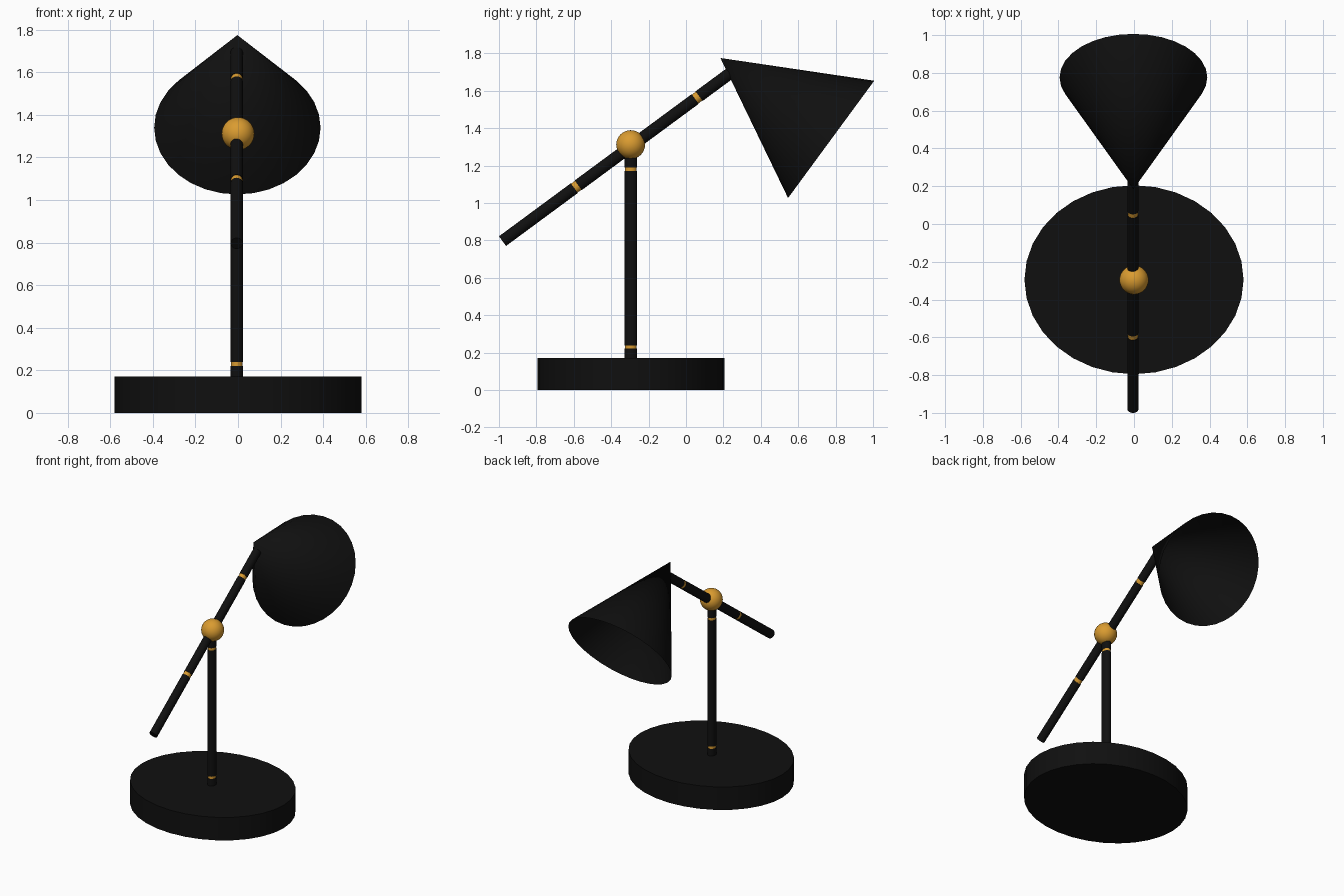
import bpy
from math import atan2, radians
from mathutils import Vector

if "Cube" in bpy.data.objects:
    bpy.data.objects.remove(bpy.data.objects["Cube"])


def material(name, color):
    m = bpy.data.materials.new(name)
    m.diffuse_color = color
    m.use_nodes = True
    m.node_tree.nodes["Principled BSDF"].inputs["Base Color"].default_value = m.diffuse_color
    return m


BLACK = material("black_metal", (0.005, 0.005, 0.005, 1))
GOLD = material("brass", (0.7, 0.33, 0.03, 1))


def finish(name, mat):
    ob = bpy.context.object
    ob.name = name
    ob.data.materials.append(mat)
    bpy.ops.object.shade_smooth_by_angle(angle=radians(35))
    return ob


def tube(name, a, b, rx, ry, mat, sides=24, tip=None, cap='NGON'):
    """Elliptical cylinder, or a cone when tip is given, from a to b in a YZ plane."""
    a, b = Vector(a), Vector(b)
    d = b - a
    bpy.ops.mesh.primitive_cone_add(
        vertices=sides, radius1=1, radius2=1 if tip is None else tip,
        depth=d.length, end_fill_type=cap, location=(a + b) / 2,
        rotation=(-atan2(d.y, d.z), 0, 0))
    bpy.context.object.scale = (rx, ry, 1)
    return finish(name, mat)


def banded_rod(name, a, b, rx, ry, bands, half):
    """Black rod split by slightly recessed brass bands at distances along it."""
    a, b = Vector(a), Vector(b)
    u = (b - a).normalized()
    start = 0
    for i, s in enumerate(bands):
        tube(f"{name}_section_{i + 1}", a + u * start, a + u * (s - half), rx, ry, BLACK)
        tube(f"{name}_band_{i + 1}", a + u * (s - half), a + u * (s + half),
             rx * 0.92, ry * 0.92, GOLD)
        start = s + half
    tube(f"{name}_section_{len(bands) + 1}", a + u * start, b, rx, ry, BLACK)


# Heavy oval base
tube("base", (0, -0.295, 0), (0, -0.295, 0.17), 0.58, 0.5, BLACK, sides=32)

# Upright post and tilted arm
X = -0.006
banded_rod("post", (X, -0.295, 0.16), (X, -0.295, 1.29), 0.029, 0.034, [0.07, 1.02], 0.009)
banded_rod("arm", (X, -0.981, 0.796), (X, 0.25, 1.704), 0.029, 0.032, [0.49, 1.293], 0.013)

# Brass pivot ball
bpy.ops.mesh.primitive_uv_sphere_add(segments=32, ring_count=16, radius=0.077,
                                     location=(0, -0.296, 1.312))
finish("pivot_ball", GOLD)

# Open conical shade
tube("shade", (-0.003, 0.776, 1.34), (-0.003, 0.184, 1.775), 0.391, 0.389, BLACK,
     sides=32, tip=0, cap='NOTHING')
